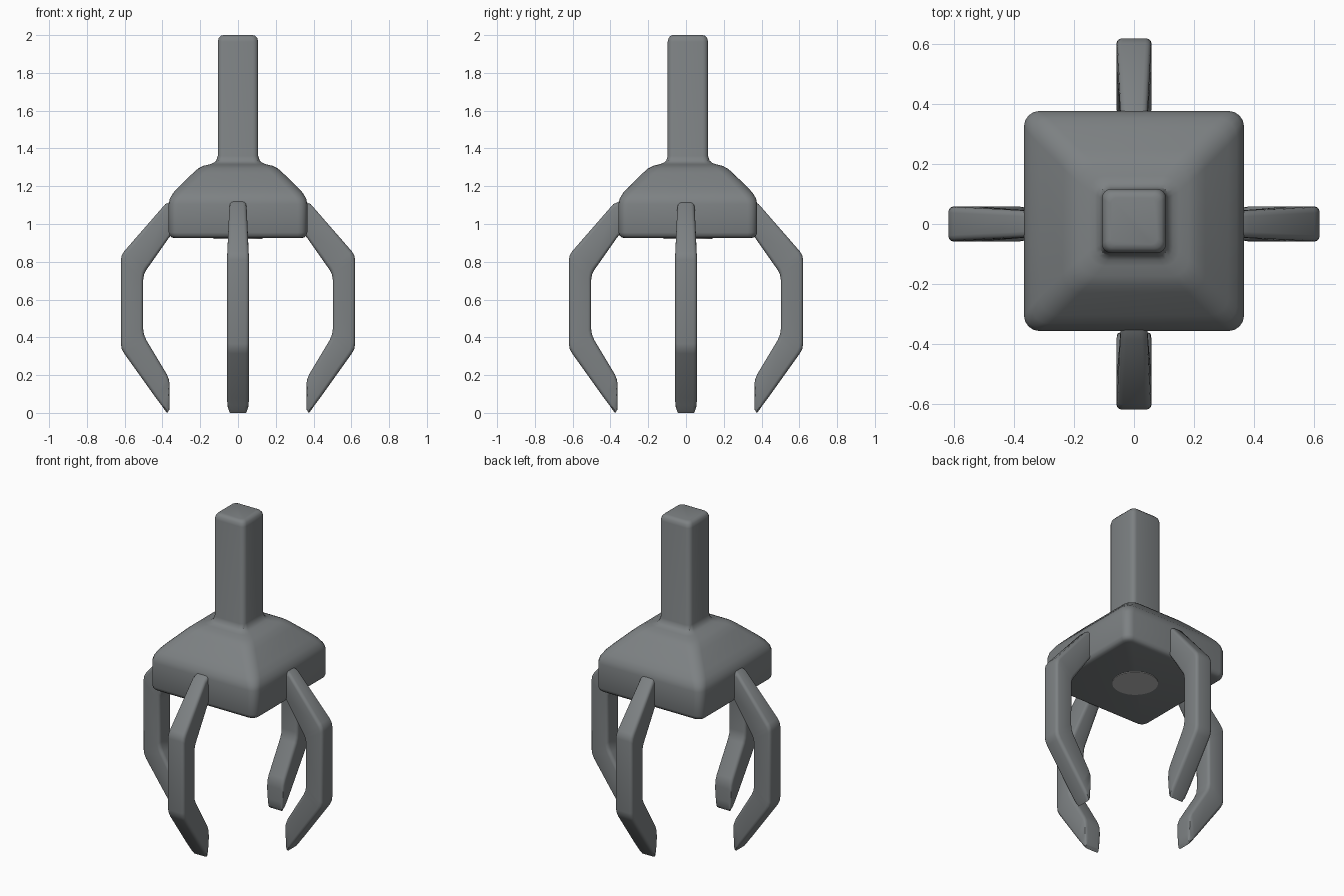
import bpy, bmesh, math
from mathutils import Vector, Matrix

if "Cube" in bpy.data.objects:
    bpy.data.objects.remove(bpy.data.objects["Cube"])


def material(name, color):
    m = bpy.data.materials.new(name)
    m.diffuse_color = (*color, 1)
    m.use_nodes = True
    m.node_tree.nodes["Principled BSDF"].inputs["Base Color"].default_value = m.diffuse_color
    return m


grey = material("gunmetal grey", (0.205, 0.22, 0.227))
light = material("light grey", (0.5, 0.5, 0.5))


def rounded_rect(hu, hv, r, n=4):
    """Outline of a rectangle with arc corners, counter-clockwise."""
    pts = []
    for k, (su, sv) in enumerate([(1, 1), (-1, 1), (-1, -1), (1, -1)]):
        for i in range(n + 1):
            a = math.pi / 2 * (k + i / n)
            pts.append((su * (hu - r) + r * math.cos(a),
                        sv * (hv - r) + r * math.sin(a)))
    return pts


def loft(name, rings, mat, turn=0.0):
    """Skin a list of equal-length rings and cap both ends."""
    bm = bmesh.new()
    rows = [[bm.verts.new(p) for p in ring] for ring in rings]
    for a, b in zip(rows, rows[1:]):
        for i in range(len(a)):
            j = (i + 1) % len(a)
            bm.faces.new((a[i], a[j], b[j], b[i]))
    bm.faces.new(rows[0][::-1])
    bm.faces.new(rows[-1])
    bmesh.ops.recalc_face_normals(bm, faces=bm.faces)
    bm.transform(Matrix.Rotation(turn, 4, 'Z'))
    me = bpy.data.meshes.new(name)
    bm.to_mesh(me)
    bm.free()
    ob = bpy.data.objects.new(name, me)
    bpy.context.collection.objects.link(ob)
    me.materials.append(mat)
    bpy.ops.object.select_all(action='DESELECT')
    ob.select_set(True)
    bpy.context.view_layer.objects.active = ob
    bpy.ops.object.shade_smooth_by_angle(angle=math.radians(35))
    return ob


# Hub and stem: square sections (height, half width, corner radius)
hub_profile = [
    (0.925, 0.335, 0.03), (0.929, 0.350, 0.038), (0.938, 0.361, 0.045),
    (0.955, 0.367, 0.05), (1.105, 0.367, 0.05), (1.135, 0.361, 0.055),
    (1.165, 0.343, 0.06), (1.195, 0.315, 0.06), (1.27, 0.238, 0.06),
    (1.293, 0.212, 0.06), (1.308, 0.183, 0.055), (1.316, 0.150, 0.05),
    (1.323, 0.130, 0.042), (1.335, 0.115, 0.035), (1.36, 0.107, 0.03),
    (1.965, 0.107, 0.03), (1.985, 0.102, 0.03), (1.996, 0.092, 0.025),
    (2.0, 0.078, 0.02)]
hub_y = 0.01
loft("hub_and_stem",
     [[(u, v + hub_y, z) for u, v in rounded_rect(h, h, r)]
      for z, h, r in hub_profile], grey)

# Round plate under the hub
disc = [(0.13 * math.cos(i * math.tau / 32), 0.13 * math.sin(i * math.tau / 32) + hub_y)
        for i in range(32)]
loft("under_plate", [[(x, y, z) for x, y in disc] for z in (0.921, 0.93)], light)

# Claws: outer point (radius, z), inner point (radius, z), half width
claw_path = [
    (.340, 1.125, .330, .970, .043), (.385, 1.105, .365, .928, .046),
    (.603, .855, .485, .757, .057), (.615, .835, .497, .735, .058),
    (.620, .810, .502, .705, .058), (.620, .365, .502, .445, .058),
    (.616, .340, .498, .415, .058), (.603, .315, .485, .385, .058),
    (.435, .080, .377, .205, .058), (.405, .040, .365, .175, .057),
    (.388, .015, .362, .140, .055), (.380, .005, .362, .060, .051),
    (.375, .000, .363, .018, .046)]


def claw_ring(ox, oz, ix, iz, hw):
    outer, inner = Vector((ox, 0, oz)), Vector((ix, 0, iz))
    mid, half = (outer + inner) / 2, (outer - inner) / 2
    d = half.normalized()
    r = min(0.02, half.length * 0.7)
    return [mid + d * u + Vector((0, v, 0))
            for u, v in rounded_rect(half.length, hw, r, 3)]


claw_rings = [claw_ring(*row) for row in claw_path]
for k, side in enumerate(("right", "back", "left", "front")):
    loft(side + "_claw", claw_rings, grey, turn=k * math.pi / 2)
